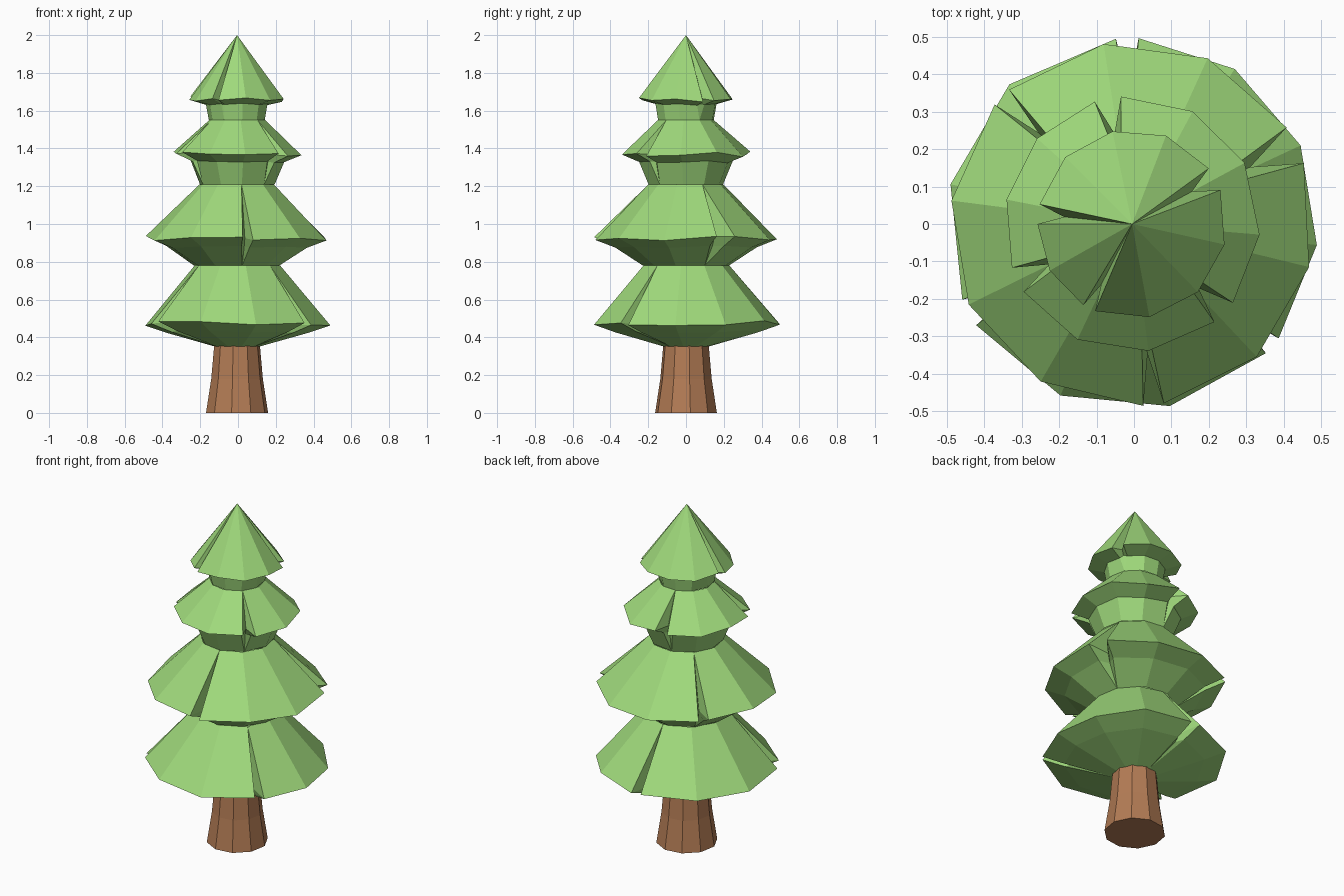
import bpy, bmesh, random
from math import cos, sin, radians

if "Cube" in bpy.data.objects:
    bpy.data.objects.remove(bpy.data.objects["Cube"])

random.seed(4)
CX = -0.005


def material(name, rgb):
    m = bpy.data.materials.new(name)
    m.diffuse_color = (*rgb, 1)
    m.use_nodes = True
    m.node_tree.nodes["Principled BSDF"].inputs["Base Color"].default_value = m.diffuse_color
    return m


def loft(name, rings, mat, caps=False):
    """Skin a stack of point rings; coincident points merge into folds and tips."""
    bm = bmesh.new()
    vs = [[bm.verts.new(p) for p in ring] for ring in rings]
    n = len(vs[0])
    for low, high in zip(vs, vs[1:]):
        for i in range(n):
            j = (i + 1) % n
            bm.faces.new((low[i], low[j], high[j], high[i]))
    if caps:
        bm.faces.new(vs[0][::-1])
        bm.faces.new(vs[-1])
    bmesh.ops.remove_doubles(bm, verts=bm.verts[:], dist=0.0005)
    me = bpy.data.meshes.new(name)
    bm.to_mesh(me)
    bm.free()
    me.materials.append(mat)
    ob = bpy.data.objects.new(name, me)
    bpy.context.collection.objects.link(ob)
    return ob


def polar(r, a, z):
    return (CX + r * cos(radians(a)), r * sin(radians(a)), z)


def tier(name, notches, spans, bottom, middle, rim, top):
    """Branch skirt. notches: (start, end) angles; spans: corners between notches."""
    # each entry: rim angle, neck angle, is inner notch point
    pts = []
    for k, (a, b) in enumerate(notches):
        mid = (a + b) / 2
        pts += [(a, mid, False), (mid, mid, True), (b, mid, False)]
        end = notches[(k + 1) % len(notches)][0]
        if end < b:
            end += 360
        for s in range(1, spans[k] + 1):
            c = b + (end - b) * s / (spans[k] + 1)
            pts.append((c, c, False))
    rings = [[], [], [], []]
    for a, neck, inner in pts:
        dz = random.uniform(-0.015, 0.015)
        r_rim = rim[0] * (0.72 if inner else 1)
        r_mid = min(middle[0], r_rim * 0.92)
        rings[0].append(polar(bottom[0], neck, bottom[1]))
        rings[1].append(polar(r_mid, a, middle[1] + dz / 2))
        rings[2].append(polar(r_rim, a, rim[1] + dz))
        rings[3].append(polar(top[0], neck, top[1]))
    loft(name, rings, green)


green = material("needles", (0.35, 0.70, 0.20))
brown = material("bark", (0.45, 0.20, 0.09))

# trunk
trunk_profile = [(0.166, 0), (0.138, 0.18), (0.122, 0.36)]
loft("trunk", [[polar(r, 8 + 36 * i, z) for i in range(10)]
               for r, z in trunk_profile], brown, caps=True)

# branch skirts, bottom to top
tier("lowest_branches", [(88, 95), (204, 213), (316, 322)], [2, 2, 3],
     (0.115, 0.35), (0.38, 0.43), (0.497, 0.475), (0.23, 0.78))
tier("lower_branches", [(19.5, 32), (132.5, 139), (273.5, 280)], [2, 3, 2],
     (0.23, 0.78), (0.38, 0.88), (0.487, 0.925), (0.20, 1.21))
tier("upper_branches", [(95, 107), (200, 212), (310, 322)], [2, 2, 3],
     (0.20, 1.21), (0.25, 1.33), (0.342, 1.37), (0.15, 1.55))
tier("top_branches", [(21, 36), (168, 180), (239, 247)], [3, 1, 3],
     (0.15, 1.55), (0.165, 1.635), (0.253, 1.66), (0.0, 2.0))
